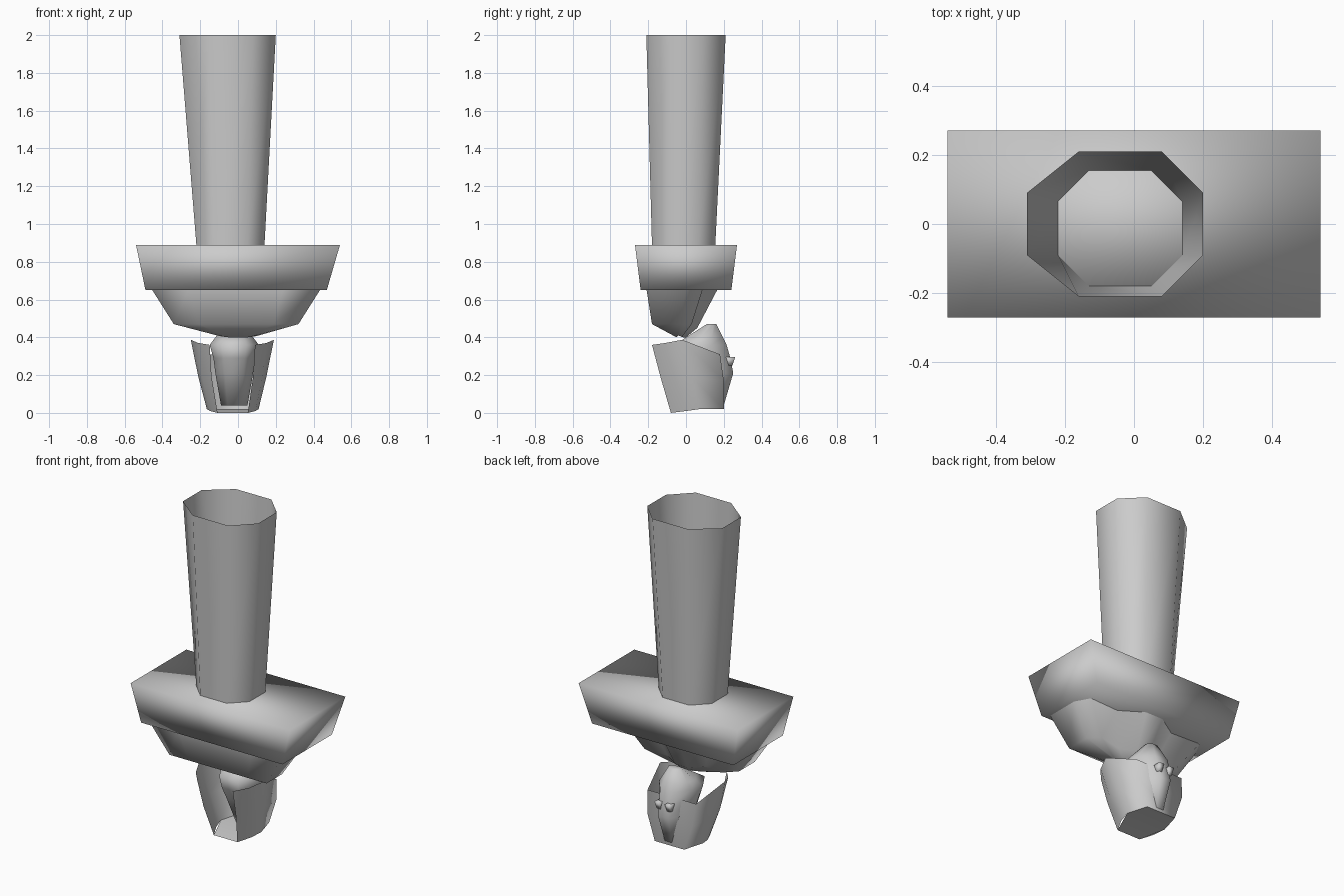
import bpy, bmesh

if "Cube" in bpy.data.objects:
    bpy.data.objects.remove(bpy.data.objects["Cube"])


def loft(name, rings, closed=True, cap_low=False, cap_high=False):
    """Skin a stack of equal-length point rings, lowest ring first."""
    bm = bmesh.new()
    rows = [[bm.verts.new(p) for p in ring] for ring in rings]
    n = len(rows[0])
    for low, high in zip(rows, rows[1:]):
        for i in range(n if closed else n - 1):
            j = (i + 1) % n
            bm.faces.new((low[i], low[j], high[j], high[i]))
    if cap_low:
        bm.faces.new(rows[0][::-1])
    if cap_high:
        bm.faces.new(rows[-1])
    if cap_low or cap_high:
        bmesh.ops.recalc_face_normals(bm, faces=bm.faces)
    for f in bm.faces:
        f.smooth = True
    mesh = bpy.data.meshes.new(name)
    bm.to_mesh(mesh)
    bm.free()
    obj = bpy.data.objects.new(name, mesh)
    bpy.context.collection.objects.link(obj)
    return obj


def rect(x0, x1, y0, y1, z):
    return [(x0, y0, z), (x1, y0, z), (x1, y1, z), (x0, y1, z)]


def octagon(x0, x1, y0, y1, left, right, cy, z):
    """Rectangle with cut corners; left/right/cy are the cut lengths."""
    return [(x0 + left, y0, z), (x1 - right, y0, z), (x1, y0 + cy, z),
            (x1, y1 - cy, z), (x1 - right, y1, z), (x0 + left, y1, z),
            (x0, y1 - cy, z), (x0, y0 + cy, z)]


def mirrored(half, cx):
    """Close a ring from its right half, listed front to back."""
    right = [(cx + x, y, z) for x, y, z in half]
    left = [(cx - x, y, z) for x, y, z in reversed(half)]
    return right + left


# Open tapered tube
loft("tube", [
    octagon(-0.22, 0.14, -0.18, 0.155, 0.09, 0.09, 0.09, 0.885),
    octagon(-0.31, 0.20, -0.21, 0.21, 0.15, 0.12, 0.12, 2.0)])

# Shelf slab
loft("shelf", [
    rect(-0.49, 0.47, -0.24, 0.24, 0.65),
    rect(-0.54, 0.54, -0.27, 0.27, 0.89)], cap_low=True, cap_high=True)

# Bracket: plain at the front, fluted at the back
loft("fluted_bracket", [
    mirrored([(0.05, -0.05, 0.40), (0.11, -0.04, 0.41), (0.11, -0.03, 0.41),
              (0.09, -0.02, 0.405), (0.05, -0.015, 0.40), (0.02, 0.0, 0.40)], 0),
    mirrored([(0.20, -0.18, 0.47), (0.33, -0.18, 0.47), (0.33, -0.03, 0.47),
              (0.27, 0.03, 0.47), (0.13, 0.01, 0.46), (0.04, 0.06, 0.45)], -0.01),
    mirrored([(0.25, -0.21, 0.66), (0.45, -0.21, 0.66), (0.45, 0.0, 0.66),
              (0.40, 0.09, 0.66), (0.20, 0.08, 0.66), (0.06, 0.17, 0.66)], -0.01)],
    cap_low=True)

# Cupped hood, open towards the back
loft("hood", [
    mirrored([(0.08, -0.08, 0.0), (0.12, 0.0, 0.01),
              (0.137, 0.07, 0.02), (0.10, 0.20, 0.02)], -0.028)[::-1],
    mirrored([(0.11, -0.135, 0.19), (0.16, -0.06, 0.19),
              (0.18, 0.03, 0.19), (0.15, 0.20, 0.17)], -0.03)[::-1],
    mirrored([(0.12, -0.18, 0.36), (0.18, -0.11, 0.37),
              (0.22, -0.02, 0.387), (0.165, 0.18, 0.31)], -0.03)[::-1]],
    closed=False)

# Floor of the hood
loft("hood_floor", [
    [(-0.108, -0.08, 0.0), (-0.165, 0.07, 0.02), (-0.128, 0.20, 0.02)],
    [(0.052, -0.08, 0.0), (0.109, 0.07, 0.02), (0.072, 0.20, 0.02)]], closed=False)


# Carved head inside the hood
def head_ring(w, y0, y1, z):
    d = y1 - y0
    return mirrored([(w * 0.5, y0, z), (w, y0 + 0.4 * d, z),
                     (w * 0.85, y0 + 0.7 * d, z), (w * 0.35, y1, z)], -0.02)


loft("carved_head", [
    head_ring(0.07, 0.06, 0.20, 0.04),
    head_ring(0.10, -0.01, 0.25, 0.21),
    head_ring(0.11, -0.05, 0.235, 0.29),
    head_ring(0.13, -0.06, 0.215, 0.36),
    head_ring(0.10, 0.0, 0.195, 0.40),
    head_ring(0.045, 0.11, 0.16, 0.47)], cap_low=True, cap_high=True)

# Small raised features on the face
for label, x in (("left", -0.055), ("right", 0.015)):
    loft("face_ridge_" + label, [
        rect(x - 0.012, x + 0.012, 0.20, 0.245, 0.25),
        rect(x - 0.018, x + 0.018, 0.20, 0.26, 0.295)], cap_low=True, cap_high=True)
